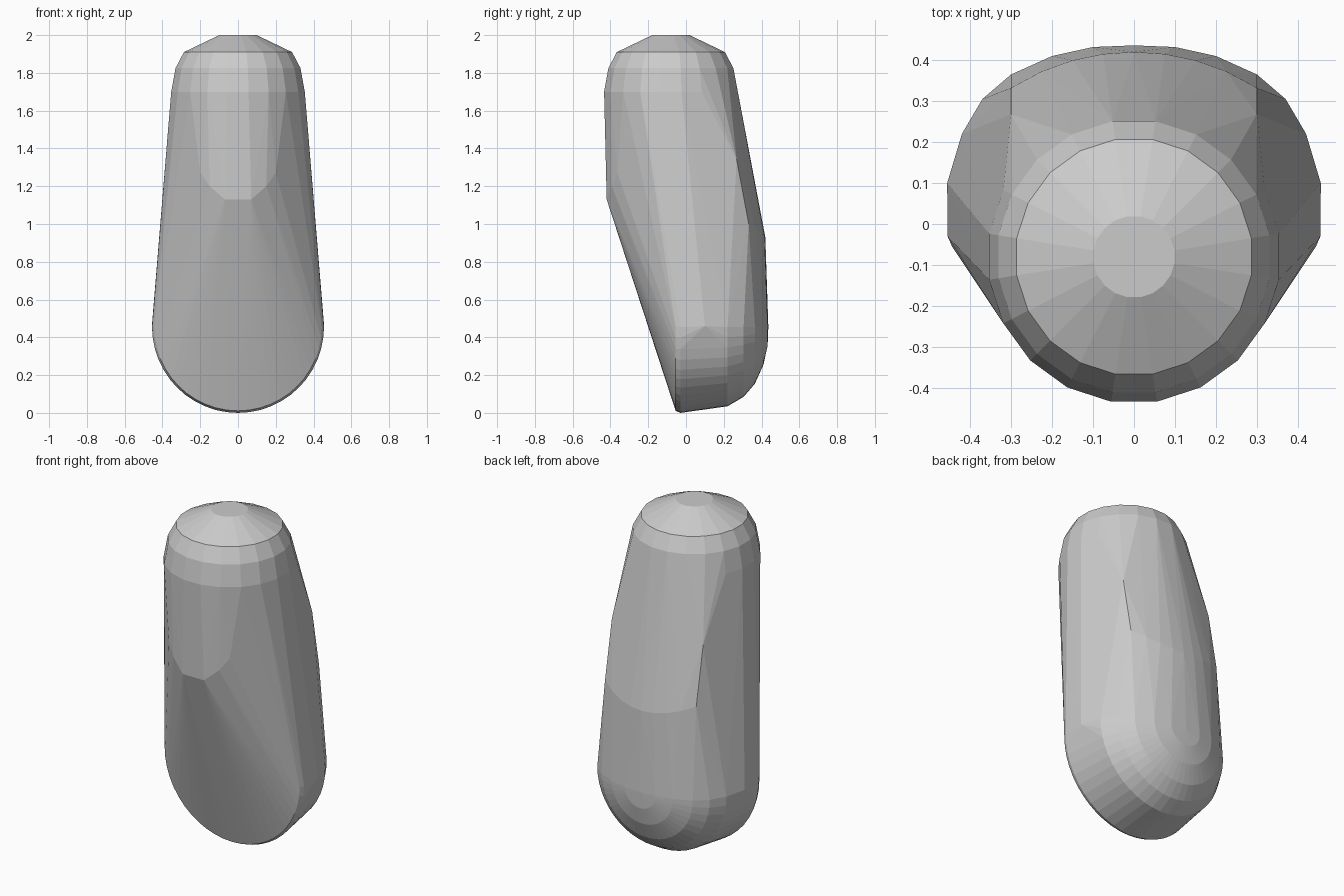
import bpy, bmesh
from math import sin, cos, pi, sqrt

if "Cube" in bpy.data.objects:
    bpy.data.objects.remove(bpy.data.objects["Cube"])

points = []

# Tapered round top: (height, radius), set slightly towards the front
for z, r in [(2.0, 0.10), (1.91, 0.29), (1.825, 0.335), (1.7, 0.358)]:
    for i in range(20):
        a = 2 * pi * (i + 0.5) / 20
        points.append((r * cos(a), -0.08 + r * sin(a), z))

# Lower edge of the rounded front column
for x, z in [(0.07, 1.13), (0.15, 1.2), (0.2, 1.27)]:
    for s in (-1, 1):
        points.append((s * x, -0.08 - sqrt(0.347 ** 2 - x * x), z))

# Rounded base: lower half of a dome turned about the y axis, (radius, y)
for r, y in [(0.444, -0.055), (0.455, -0.03), (0.42, 0.22), (0.37, 0.305),
             (0.30, 0.365), (0.20, 0.41), (0.10, 0.432), (0.0, 0.436)]:
    for i in range(25):
        a = pi + pi * i / 24
        points.append((r * cos(a), y, 0.455 + r * sin(a)))
for s in (-1, 1):
    points.append((s * 0.456, 0.1, 0.46))

# Curved upper back and its side creases
for i in range(-4, 5):
    x = 0.3 * i / 4
    points.append((x, -0.137 + sqrt(0.557 ** 2 - x * x), 0.93 + 0.07 * (i / 4) ** 2))
for s in (-1, 1):
    points.append((s * 0.3, 0.268, 1.34))

# Wrap everything in one faceted convex skin
bm = bmesh.new()
for p in points:
    bm.verts.new(p)
bmesh.ops.remove_doubles(bm, verts=bm.verts[:], dist=0.002)
bmesh.ops.convex_hull(bm, input=bm.verts[:])
loose = [v for v in bm.verts if not v.link_faces]
bmesh.ops.delete(bm, geom=loose, context='VERTS')
bmesh.ops.dissolve_limit(bm, angle_limit=0.01, verts=bm.verts[:], edges=bm.edges[:])
bmesh.ops.recalc_face_normals(bm, faces=bm.faces[:])
low = min(v.co.z for v in bm.verts)
for v in bm.verts:
    v.co.z -= low
mesh = bpy.data.meshes.new("rounded_body")
bm.to_mesh(mesh)
bm.free()
body = bpy.data.objects.new("rounded_body", mesh)
bpy.context.collection.objects.link(body)
